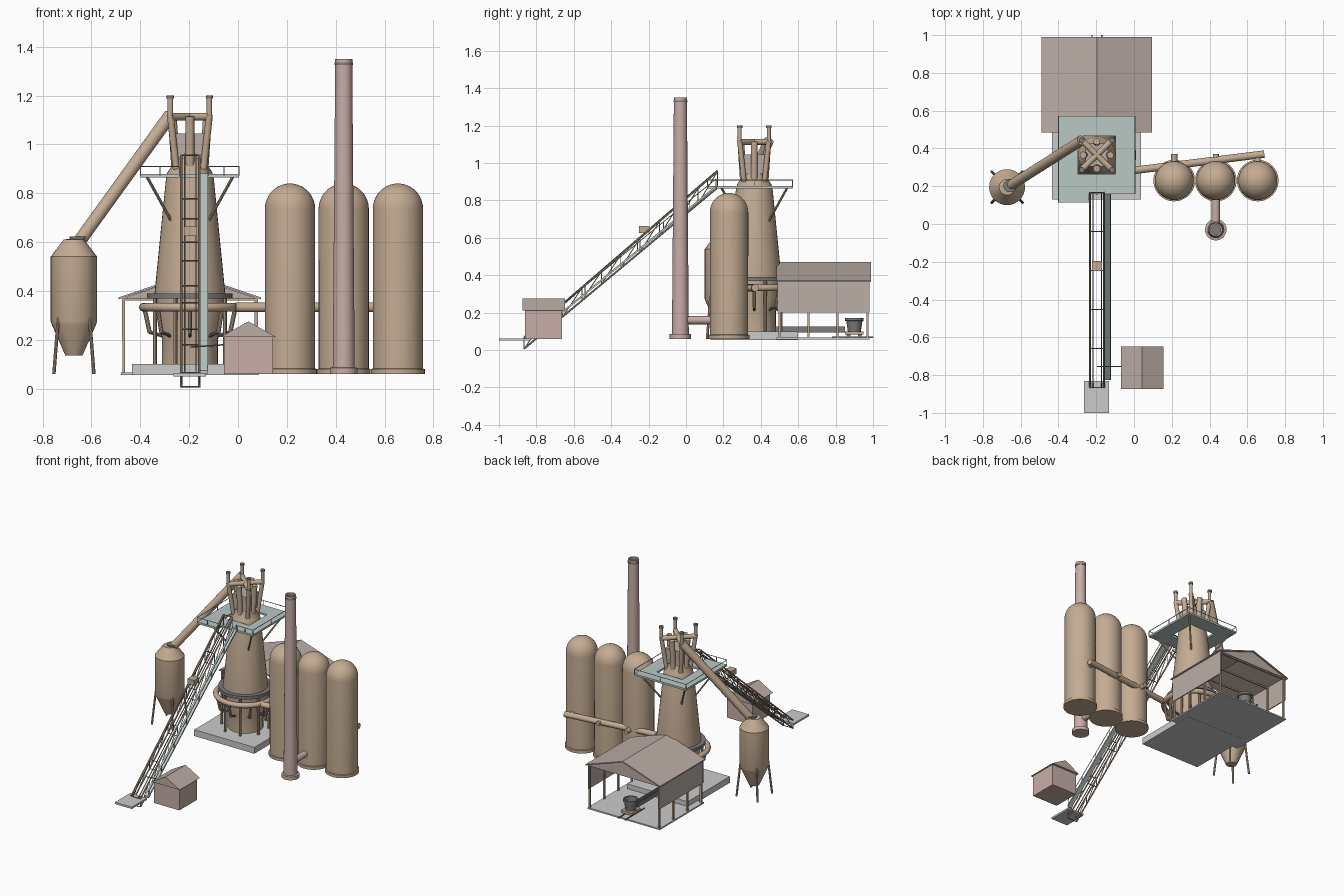
import bpy, bmesh, math
from mathutils import Vector, Matrix

if "Cube" in bpy.data.objects:
    bpy.data.objects.remove(bpy.data.objects["Cube"])

MATS = {}
for n, c in dict(rust=(.55, .41, .29), brick=(.58, .42, .39), teal=(.48, .58, .55), roof=(.5, .42, .38),
                 dark=(.2, .2, .2), concrete=(.58, .58, .56)).items():
    MATS[n] = bpy.data.materials.new(n)
    MATS[n].diffuse_color = (*c, 1)


def finish(name, bm, mat, smooth=True):
    bmesh.ops.recalc_face_normals(bm, faces=bm.faces)
    me = bpy.data.meshes.new(name)
    bm.to_mesh(me)
    bm.free()
    ob = bpy.data.objects.new(name, me)
    bpy.context.collection.objects.link(ob)
    me.materials.append(MATS[mat])
    if smooth:
        bpy.ops.object.select_all(action='DESELECT')
        ob.select_set(True)
        bpy.context.view_layer.objects.active = ob
        bpy.ops.object.shade_smooth_by_angle(angle=math.radians(35))
    return ob


def boxes(name, items, mat):
    """Each item is x0, x1, y0, y1, z0, z1."""
    bm = bmesh.new()
    for x0, x1, y0, y1, z0, z1 in items:
        m = Matrix.Translation(((x0 + x1) / 2, (y0 + y1) / 2, (z0 + z1) / 2)) @ Matrix.Diagonal((x1 - x0, y1 - y0, z1 - z0, 1))
        bmesh.ops.create_cube(bm, size=1, matrix=m)
    return finish(name, bm, mat, False)


def tubes(name, segs, r, mat, n=16, r2=None):
    """Straight round bars between pairs of points."""
    bm = bmesh.new()
    for a, b in segs:
        a, b = Vector(a), Vector(b)
        m = Matrix.Translation((a + b) / 2) @ (b - a).to_track_quat('Z', 'Y').to_matrix().to_4x4()
        bmesh.ops.create_cone(bm, cap_ends=True, segments=n, radius1=r, radius2=r if r2 is None else r2,
                              depth=(b - a).length, matrix=m)
    return finish(name, bm, mat)


def lathe(name, prof, c, mat, n=36):
    """Closed solid turned from an (r, z) profile."""
    bm = bmesh.new()
    rings = [[bm.verts.new((c[0] + r * math.cos(2 * math.pi * i / n), c[1] + r * math.sin(2 * math.pi * i / n), z))
              for i in range(n)] for r, z in prof]
    for p, q in zip(rings, rings[1:]):
        for i in range(n):
            bm.faces.new((p[i], p[(i + 1) % n], q[(i + 1) % n], q[i]))
    bm.faces.new(rings[0])
    bm.faces.new(rings[-1])
    return finish(name, bm, mat)


def prism(name, prof, axis, lo, hi, mat):
    """Extrude a profile along x (points y,z) or y (points x,z)."""
    bm = bmesh.new()
    mk = (lambda p, t: (t, *p)) if axis == 'x' else (lambda p, t: (p[0], t, p[1]))
    f = bm.faces.new([bm.verts.new(mk(p, lo)) for p in prof])
    g = bmesh.ops.extrude_face_region(bm, geom=[f])
    d = (hi - lo, 0, 0) if axis == 'x' else (0, hi - lo, 0)
    bmesh.ops.translate(bm, verts=[v for v in g['geom'] if isinstance(v, bmesh.types.BMVert)], vec=d)
    return finish(name, bm, mat, False)


G = .06
FX, FY = -.197, .365


def polar(r, a, z):
    return (FX + r * math.cos(a), FY + r * math.sin(a), z)


# Furnace
boxes("furnace_slab", [(-.434, .037, .13, .6, .055, .1)], 'concrete')
lathe("furnace_shell", [(.115, .1), (.115, .21), (.143, .32), (.145, .39), (.098, .86), (.092, .885), (.06, .935), (.06, .95)],
      (FX, FY), 'rust')
lathe("lintel_ring", [(.13, .368), (.175, .368), (.175, .39), (.13, .39)], (FX, FY), 'dark')
ang8 = [math.pi / 8 + i * math.pi / 4 for i in range(8)]
tubes("furnace_columns", [(polar(.155, a, .1), polar(.155, a, .37)) for a in ang8], .009, 'rust', 10)
bpy.ops.mesh.primitive_torus_add(location=(FX, FY, .333), major_radius=.19, minor_radius=.018,
                                 major_segments=48, minor_segments=12)
bustle = bpy.context.object
bustle.name = "bustle_pipe"
bustle.data.materials.append(MATS['rust'])
bpy.ops.object.shade_smooth_by_angle(angle=math.radians(35))
ang = [i * math.pi / 4 for i in range(8)]
tubes("tuyere_stocks", [(polar(.185, a, .325), polar(.165, a, .23)) for a in ang], .009, 'rust', 10)
tubes("tuyere_nozzles", [(polar(.168, a, .232), polar(.11, a, .215)) for a in ang], .007, 'dark', 10)

# Furnace top with uptakes, cross pipes and bleeders
boxes("top_hopper", [(FX - .06, FX + .06, FY - .06, FY + .06, .94, 1.045)], 'roof')
tubes("uptakes", [(polar(.058, i * math.pi / 2, .9), polar(.072, i * math.pi / 2, 1.115)) for i in range(4)], .018, 'rust')
corners = [(FX + sx * .08, FY + sy * .078) for sx in (-1, 1) for sy in (-1, 1)]
tubes("corner_uptakes", [((FX + (x - FX) * .7, FY + (y - FY) * .7, .9), (x, y, 1.12)) for x, y in corners], .014, 'rust')
tubes("cross_pipes", [((*corners[0], 1.113), (*corners[3], 1.113)), ((*corners[1], 1.113), (*corners[2], 1.113))], .016, 'rust')
tubes("bleeders", [((x, y, 1.1), (x, y, 1.19)) for x, y in corners], .011, 'rust', 12)
tubes("bleeder_caps", [((x, y, 1.187), (x, y, 1.2)) for x, y in corners], .015, 'dark', 12)

# Charging platform with square opening, railing and struts
PZ = .872
boxes("top_platform", [(-.4, -.297, .16, .57, .865, PZ + .006), (-.097, .005, .16, .57, .865, PZ + .006),
                       (-.297, -.097, .16, .265, .865, PZ + .006), (-.297, -.097, .465, .57, .865, PZ + .006),
                       (-.4, -.24, .115, .16, .865, PZ + .006)], 'teal')
rim = [(-.24, .115), (-.4, .115), (-.4, .57), (.005, .57), (.005, .16), (-.12, .16)]
rail = [((*a, .91), (*b, .91)) for a, b in zip(rim, rim[1:])]
for a, b in zip(rim, rim[1:]):
    for t in (0, .5, 1):
        x, y = a[0] + (b[0] - a[0]) * t, a[1] + (b[1] - a[1]) * t
        rail.append(((x, y, .87), (x, y, .91)))
tubes("platform_railing", rail, .0025, 'teal', 6)
tubes("platform_struts", [((FX + sx * .175, FY + sy * .175, .866), (FX + sx * .078, FY + sy * .078, .69))
                          for sx in (-1, 1) for sy in (-1, 1)], .006, 'rust', 8)

# Downcomer and dust catcher
DX, DY = -.672, .195
tubes("downcomer", [((*corners[1], 1.12), (-.652, .205, .6))], .027, 'rust', 20)
lathe("dust_catcher", [(.035, .135), (.09, .26), (.095, .275), (.095, .54), (.042, .61), (.03, .612)], (DX, DY), 'rust', 32)
lathe("inlet_collar", [(.034, .605), (.034, .622)], (DX + .015, DY + .007), 'dark', 24)
tubes("catcher_legs", [((DX + sx * .064, DY + sy * .064, .29), (DX + sx * .082, DY + sy * .082, G))
                       for sx in (-1, 1) for sy in (-1, 1)], .007, 'rust', 10)

# Hot blast stoves and main
def main_y(x):
    return .285 + (x - .01) * .125


for i, x in enumerate((.213, .433, .655)):
    dome = [(.1025 * math.cos(t * math.pi / 18) + .0005, .735 + .105 * math.sin(t * math.pi / 18)) for t in range(10)]
    lathe(f"stove_{i + 1}", [(.11, G), (.11, .08), (.1025, .082)] + dome, (x, .23), 'rust', 40)
    tubes(f"stove_branch_{i + 1}", [((x, .3, .333), (x, .37, .333))], .016, 'rust')
tubes("hot_blast_main", [((-.01, main_y(-.01), .333), (.69, main_y(.69), .333))], .02, 'rust')

# Chimney and flue
lathe("chimney", [(.057, G), (.057, .085), (.045, .087), (.035, 1.325), (.035, 1.35), (.026, 1.35), (.026, 1.28)],
      (.433, -.03), 'brick', 32)
lathe("chimney_band", [(.037, 1.325), (.037, 1.335)], (.433, -.03), 'dark', 32)
tubes("chimney_flue", [((.433, -.03, .16), (.433, .16, .16))], .022, 'brick')

# Inclined skip bridge
def top_z(y):
    return .065 + (y + .866) * .861


def low_z(y):
    return .007 + (y + .866) * .833


Y0, Y1, XL, XR = -.866, .168, -.232, -.158
tubes("bridge_chords", [((x, Y0, f(Y0)), (x, Y1, f(Y1))) for x in (XL, XR) for f in (top_z, low_z)], .005, 'rust', 8)
tubes("skip_rails", [((x, Y0, top_z(Y0) + .006), (x, Y1, top_z(Y1) + .006)) for x in (-.218, -.172)], .003, 'dark', 6)
N = 10
ys = [Y0 + (Y1 - Y0) * i / N for i in range(N + 1)]
web = [((x, y, low_z(y)), (x, y, top_z(y))) for x in (XL, XR) for y in ys]
web += [((x, a, low_z(a)), (x, b, top_z(b))) for x in (XL, XR) for a, b in zip(ys, ys[1:])]
tubes("bridge_web", web, .0025, 'rust', 6)
tubes("bridge_ties", [((XL, y, f(y)), (XR, y, f(y))) for y in ys[::2] for f in (low_z, top_z)], .003, 'dark', 6)
prism("skip_car", [(-.25, .625), (-.195, .63), (-.195, .663), (-.25, .663)], 'x', -.222, -.17, 'rust')
boxes("skip_pit_slab", [(-.264, -.132, -1, -.83, .05, .063)], 'concrete')

# Walkway beside the bridge
prism("walkway", [(-.825, .062), (.16, .867), (.16, .88), (-.825, .075)], 'x', -.154, -.122, 'teal')
wz = lambda y: .075 + (y + .825) * .817
wr = [((-.124, -.825, wz(-.825) + .035), (-.124, .16, wz(.16) + .035))]
wr += [((-.124, y, wz(y)), (-.124, y, wz(y) + .035)) for y in [-.82 + .14 * i for i in range(8)]]
tubes("walkway_rail", wr, .0022, 'teal', 6)

# Hoist house
boxes("hoist_walls", [(-.057, .143, -.86, -.663, G, .215)], 'brick')
prism("hoist_roof", [(-.07, .212), (.155, .212), (.0425, .275)], 'y', -.873, -.648, 'roof')
tubes("hoist_shaft", [((-.195, -.755, .17), (-.05, -.755, .18))], .003, 'dark', 8)

# Cast house
boxes("cast_floor", [(-.48, .085, .485, .98, .056, .066)], 'concrete')
prism("cast_roof", [(-.49, .365), (FX, .463), (.095, .365), (.095, .373), (FX, .472), (-.49, .373)], 'y', .485, .99, 'roof')
boxes("cast_side_cladding", [(-.476, -.469, .49, .982, .2, .372), (.075, .082, .49, .982, .2, .372)], 'roof')
prism("cast_gable", [(-.475, .368), (.08, .368), (FX, .463)], 'y', .975, .981, 'roof')
posts = [(x - .006, x + .006, y - .006, y + .006, G, .37) for x in (-.468, .074) for y in (.5, .655, .81, .97)]
posts += [(-.468, .074, y - .005, y + .005, .36, .37) for y in (.5, .655, .81, .97)]
boxes("cast_frame", posts, 'rust')
boxes("iron_runner", [(FX - .018, FX - .01, .47, .85, .1, .125), (FX + .01, FX + .018, .47, .85, .1, .125),
                      (FX - .018, FX + .018, .47, .85, .095, .103)], 'dark')

# Ladle car on its rails
boxes("ladle_rails", [(x - .003, x + .003, .78, 1, .064, .072) for x in (-.223, -.171)], 'dark')
boxes("ladle_car", [(-.24, -.154, .85, .95, .082, .1)], 'rust')
tubes("car_wheels", [((x - .004, y, .082), (x + .004, y, .082)) for x in (-.223, -.171) for y in (.87, .93)], .011, 'dark', 14)
lathe("ladle", [(.035, .1), (.043, .155), (.05, .157), (.05, .172), (.04, .172), (.033, .115)], (FX, .9), 'dark', 24)

for m in bpy.data.materials:
    if m.users and not m.is_grease_pencil:
        m.use_nodes = True
        m.node_tree.nodes["Principled BSDF"].inputs["Base Color"].default_value = m.diffuse_color
